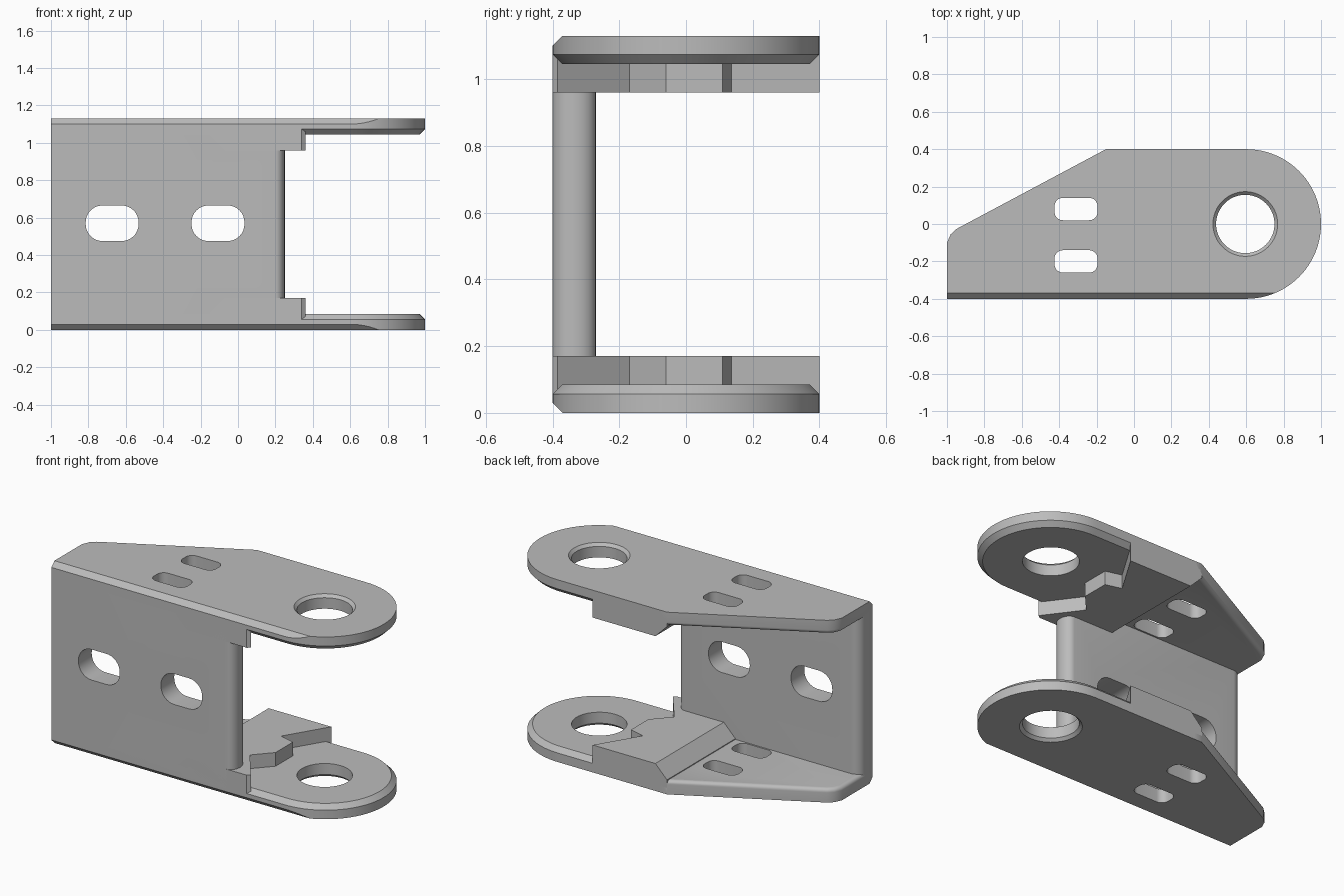
import bpy, bmesh
from math import sin, cos, pi, radians
from mathutils import Matrix, Vector

cube = bpy.data.objects.get("Cube")
if cube:
    bpy.data.objects.remove(cube)

H = 1.13        # overall height
T = 0.085       # flange thickness
W = 0.4         # half depth
EYE = 0.595     # x of the pivot hole

steel = bpy.data.materials.new("plain grey steel")
steel.use_nodes = True
GREY = (0.5, 0.5, 0.5, 1)
steel.diffuse_color = GREY
steel.node_tree.nodes["Principled BSDF"].inputs["Base Color"].default_value = GREY


def arc(cx, cy, rx, ry, a0, a1, n):
    """Points on an elliptical arc, angles in degrees."""
    angles = [radians(a0 + (a1 - a0) * i / n) for i in range(n + 1)]
    return [(cx + rx * cos(a), cy + ry * sin(a)) for a in angles]


def prism(points, z0, z1):
    """Upright prism over a plan outline."""
    bm = bmesh.new()
    face = bm.faces.new([bm.verts.new((x, y, z0)) for x, y in points])
    top = bmesh.ops.extrude_face_region(bm, geom=[face])["geom"]
    verts = [v for v in top if isinstance(v, bmesh.types.BMVert)]
    bmesh.ops.translate(bm, verts=verts, vec=(0, 0, z1 - z0))
    bmesh.ops.recalc_face_normals(bm, faces=bm.faces)
    return bm


def bevel_top(bm, offset, segments, rule):
    """Bevel the upper rim edges whose midpoint meets the rule."""
    top = max(v.co.z for v in bm.verts)
    edges = []
    for e in bm.edges:
        mid = (e.verts[0].co + e.verts[1].co) / 2
        if all(abs(v.co.z - top) < 1e-5 for v in e.verts) and rule(mid):
            edges.append(e)
    bmesh.ops.bevel(bm, geom=edges, offset=offset, segments=segments,
                    profile=0.5, affect='EDGES', clamp_overlap=True)


def slice_off(bm, point, normal):
    """Remove everything beyond a plane and cap the cut."""
    geom = bm.verts[:] + bm.edges[:] + bm.faces[:]
    cut = bmesh.ops.bisect_plane(bm, geom=geom, plane_co=point, plane_no=normal,
                                 clear_outer=True)["geom_cut"]
    edges = [g for g in cut if isinstance(g, bmesh.types.BMEdge)]
    if edges:
        bmesh.ops.holes_fill(bm, edges=edges)
    bmesh.ops.recalc_face_normals(bm, faces=bm.faces)


def make(name, bm):
    """Object whose origin sits at mid height."""
    bmesh.ops.translate(bm, verts=bm.verts, vec=(0, 0, -H / 2))
    mesh = bpy.data.meshes.new(name)
    bm.to_mesh(mesh)
    bm.free()
    mesh.materials.append(steel)
    obj = bpy.data.objects.new(name, mesh)
    obj.location.z = H / 2
    bpy.context.collection.objects.link(obj)
    return obj


def apply(obj, mod):
    bpy.ops.object.select_all(action='DESELECT')
    obj.select_set(True)
    bpy.context.view_layer.objects.active = obj
    bpy.ops.object.modifier_apply(modifier=mod.name)


def cut(obj, bm):
    cutter = make("cutter", bm)
    cutter.hide_render = True
    mod = obj.modifiers.new("opening", 'BOOLEAN')
    mod.operation, mod.solver, mod.object = 'DIFFERENCE', 'EXACT', cutter
    apply(obj, mod)
    bpy.data.objects.remove(cutter)


def finish(obj, mirrored=True):
    if mirrored:
        mod = obj.modifiers.new("upper copy", 'MIRROR')
        mod.use_axis = (False, False, True)
        mod.use_mirror_merge = False
        apply(obj, mod)
    bpy.ops.object.select_all(action='DESELECT')
    obj.select_set(True)
    bpy.context.view_layer.objects.active = obj
    bpy.ops.object.shade_smooth_by_angle(angle=radians(30))


def slot(cx, cy, w, h, r):
    """Rounded rectangle outline."""
    x, y = w / 2 - r, h / 2 - r
    pts = []
    for i, (sx, sy) in enumerate(((1, 1), (-1, 1), (-1, -1), (1, -1))):
        pts += arc(cx + sx * x, cy + sy * y, r, r, 90 * i, 90 * i + 90, 8)
    return pts


def chamfer_front(bm):
    slice_off(bm, Vector((0, -W, 0.03)), Vector((0, -1, -1)))


# Tapered flanges with a rounded inner edge
nose = [(-0.9, 0), (-0.95, -0.027), (-0.98, -0.055), (-1, -0.1)]
bm = prism([(-1, -W), (-0.1, -W), (-0.1, W), (-0.15, W)] + nose, 0, T)
bevel_top(bm, 0.06, 6, lambda m: m.x < -0.2 and m.y > -0.39)
chamfer_front(bm)
flange = make("tapered_flanges", bm)
for y in (0.08, -0.2):
    cut(flange, prism(slot(-0.31, y, 0.23, 0.12, 0.045), -0.1, 0.2))
finish(flange)

# Round pivot ears with a chamfered inner rim
bm = prism([(-0.1, W), (-0.1, -W)] + arc(0.6, 0, W, W, -90, 90, 48), 0, T)
bevel_top(bm, 0.029, 1, lambda m: m.x > -0.09)
chamfer_front(bm)
ear = make("pivot_ears", bm)
bm = bmesh.new()
for r1, r2, z, depth in ((0.156, 0.156, 0.05, 0.3), (0.183, 0.156, 0.0035, 0.027)):
    cone = bmesh.new()
    bmesh.ops.create_cone(cone, cap_ends=True, segments=64, radius1=r1, radius2=r2,
                          depth=depth, matrix=Matrix.Translation((EYE, 0, z)))
    cut(ear, cone)
bm.free()
finish(ear)

# Raised pads: ramp on one side, notched edge toward the pivot
notch = [(0.34, -W), (0.36, -0.385), (0.2, -0.17), (0.3, -0.06),
         (0.3, 0.11), (0.2, 0.137), (0.36, W)]
bm = prism([(-0.15, W), (-0.15, -W)] + notch, 0.04, 0.17)
slice_off(bm, Vector((-0.155, 0, T)), Vector((-1, 0, 1)))
finish(make("notched_pads", bm))

# Upright wall with rounded ends and two long openings
back = -0.27
outline = [(-1, -W)] + arc(0.2, -0.335, 0.05, 0.065, -90, 90, 14)
outline += arc(-0.94, back - 0.06, 0.06, 0.06, 90, 180, 8)
wall = make("upright_wall", prism(outline, 0.03, H - 0.03))
turn = Matrix.Rotation(pi / 2, 4, 'X')
for x in (-0.673, -0.107):
    bm = prism(slot(x, 0.57, 0.283, 0.19, 0.09), 0, 0.6)
    bmesh.ops.transform(bm, matrix=turn, verts=bm.verts)
    bmesh.ops.recalc_face_normals(bm, faces=bm.faces)
    cut(wall, bm)
finish(wall, False)
